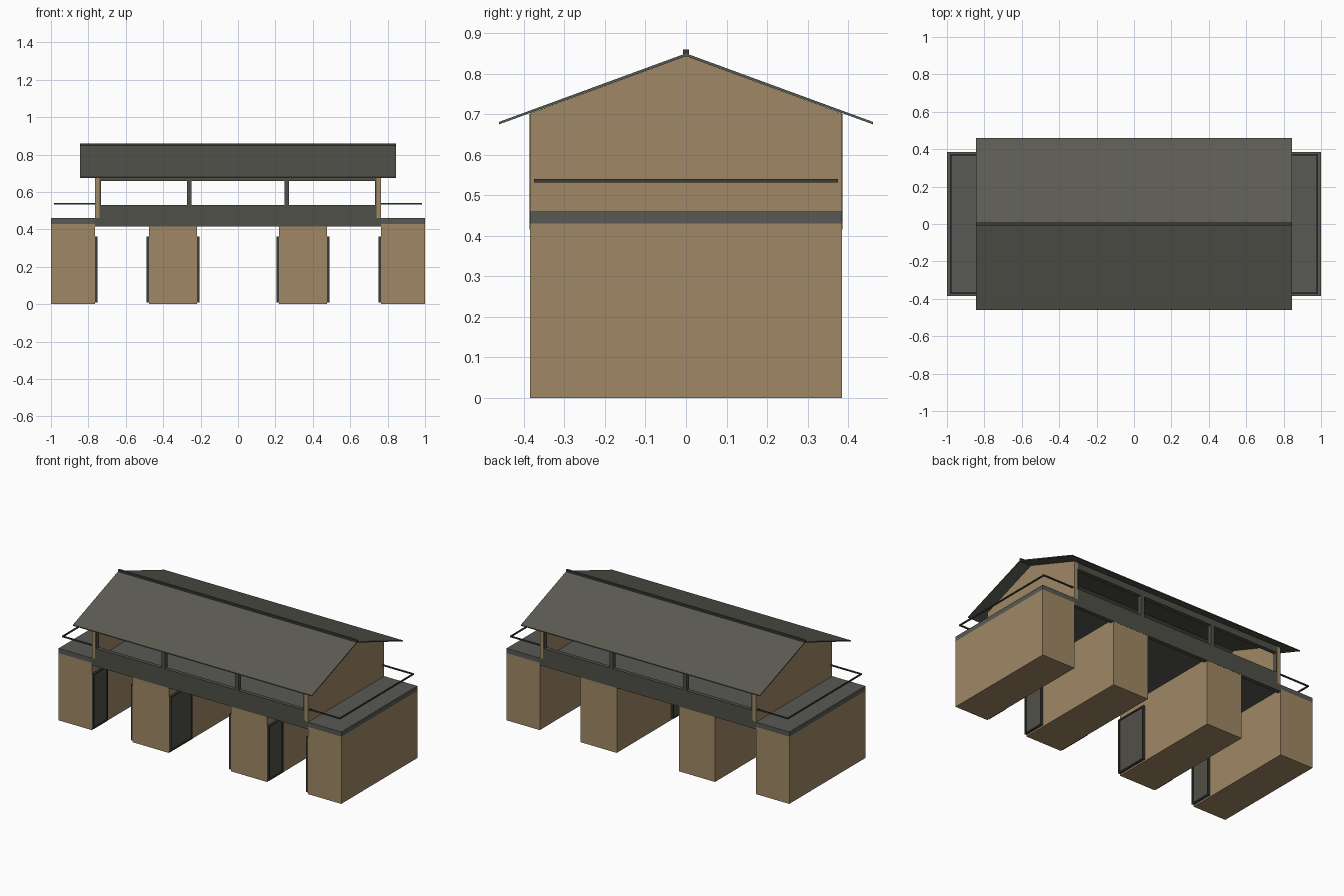
import bpy, bmesh, math

if "Cube" in bpy.data.objects:
    bpy.data.objects.remove(bpy.data.objects["Cube"])


def material(name, rgb):
    m = bpy.data.materials.new(name)
    lin = [((c / 255 + 0.055) / 1.055) ** 2.4 for c in rgb]
    m.diffuse_color = (*lin, 1)
    m.use_nodes = True
    m.node_tree.nodes["Principled BSDF"].inputs["Base Color"].default_value = m.diffuse_color
    return m


TAN = material("tan stone", (160, 137, 102))
DECK = material("deck grey", (88, 89, 83))
STEEL = material("steel grey", (80, 80, 72))
ROOF = material("roof grey", (91, 91, 83))
DARK = material("dark metal", (60, 61, 56))


def finish(name, bm, mat):
    bmesh.ops.recalc_face_normals(bm, faces=bm.faces)
    me = bpy.data.meshes.new(name)
    bm.to_mesh(me)
    bm.free()
    me.materials.append(mat)
    ob = bpy.data.objects.new(name, me)
    bpy.context.collection.objects.link(ob)
    return ob


def box(name, x0, x1, y0, y1, z0, z1, mat):
    bm = bmesh.new()
    bmesh.ops.create_cube(bm, size=1)
    for v in bm.verts:
        v.co = (x1 if v.co.x > 0 else x0, y1 if v.co.y > 0 else y0, z1 if v.co.z > 0 else z0)
    return finish(name, bm, mat)


def extrude_x(name, profile, x0, x1, mat):
    """Extrude a closed (y, z) profile along x."""
    bm = bmesh.new()
    f = bm.faces.new([bm.verts.new((x0, y, z)) for y, z in profile])
    r = bmesh.ops.extrude_face_region(bm, geom=[f])
    for v in r["geom"]:
        if isinstance(v, bmesh.types.BMVert):
            v.co.x = x1
    return finish(name, bm, mat)


W = 0.385      # half depth
XO = 0.765     # outer gable / end pier inner face
XI = 0.74      # inner gable face
P0, P1 = 0.22, 0.475   # inner pier sides

# stone piers
for s in (-1, 1):
    for n, a, b in (("end_pier", XO, 1.0), ("middle_pier", P0, P1)):
        x0, x1 = sorted((s * a, s * b))
        box(n, x0, x1, -W, W, 0, 0.43, TAN)

# deck slab on top, with the thicker part spanning the bays
box("deck", -1, 1, -W, W, 0.43, 0.46, DECK)

# long side walls: parapet, lintel and window posts
for s in (-1, 1):
    y0, y1 = sorted((s * (W + 0.001), s * (W - 0.025)))
    box("side_beam", -XO, XO, y0, y1, 0.415, 0.46, STEEL)
    box("parapet", -XI, XI, y0, y1, 0.46, 0.53, STEEL)
    box("lintel", -XI, XI, y0, y1, 0.66, 0.70, STEEL)
    for x, w in ((-0.26, 0.0125), (0.26, 0.0125), (-0.737, 0.004), (0.737, 0.004)):
        box("window_post", x - w, x + w, y0, y1, 0.53, 0.66, STEEL)

# gable end walls
gable = [(-W, 0.46), (W, 0.46), (W, 0.702), (0, 0.843), (-W, 0.702)]
extrude_x("left_gable", gable, -XO, -XI, TAN)
extrude_x("right_gable", gable, XI, XO, TAN)

# folded thin roof with ridge cap
E = 0.461
extrude_x("roof", [(-E, 0.675), (0, 0.843), (E, 0.675), (E, 0.681), (0, 0.85), (-E, 0.681)],
          -0.845, 0.845, ROOF)
box("ridge_cap", -0.845, 0.845, -0.007, 0.007, 0.846, 0.86, DARK)

# handrails around both end terraces
T = 0.004
for s in (-1, 1):
    x0, x1 = sorted((s * XO, s * 0.984))
    for y in (-0.371, 0.371):
        box("side_rail", x0, x1, y - T, y + T, 0.532, 0.54, DARK)
    box("end_rail", s * 0.98 - T, s * 0.98 + T, -0.371, 0.371, 0.532, 0.54, DARK)


# open gate leaves folded back against the pier sides, at the front
def gate_leaf(x, d, length):
    """Leaf on the wall at x, standing out in direction d."""
    def part(name, t0, t1, y0, y1, z0, z1, mat):
        a, b = sorted((x + d * t0, x + d * t1))
        box(name, a, b, y0, y1, z0, z1, mat)
    ya, yb, za, zb, f = -W, -W + length, 0.01, 0.362, 0.009
    part("gate_panel", 0.001, 0.008, ya + f, yb - f, za + f, zb - f, STEEL)
    part("gate_hinge_stile", 0.0, 0.014, ya, ya + f, za, zb, DARK)
    part("gate_outer_stile", 0.0, 0.014, yb - f, yb, za, zb, DARK)
    part("gate_bottom_rail", 0.0, 0.014, ya + f, yb - f, za, za + f, DARK)
    part("gate_top_rail", 0.0, 0.014, ya + f, yb - f, zb - f, zb, DARK)


for s in (-1, 1):
    gate_leaf(s * XO, -s, 0.145)
    gate_leaf(s * P1, s, 0.145)
    gate_leaf(s * P0, -s, 0.22)
